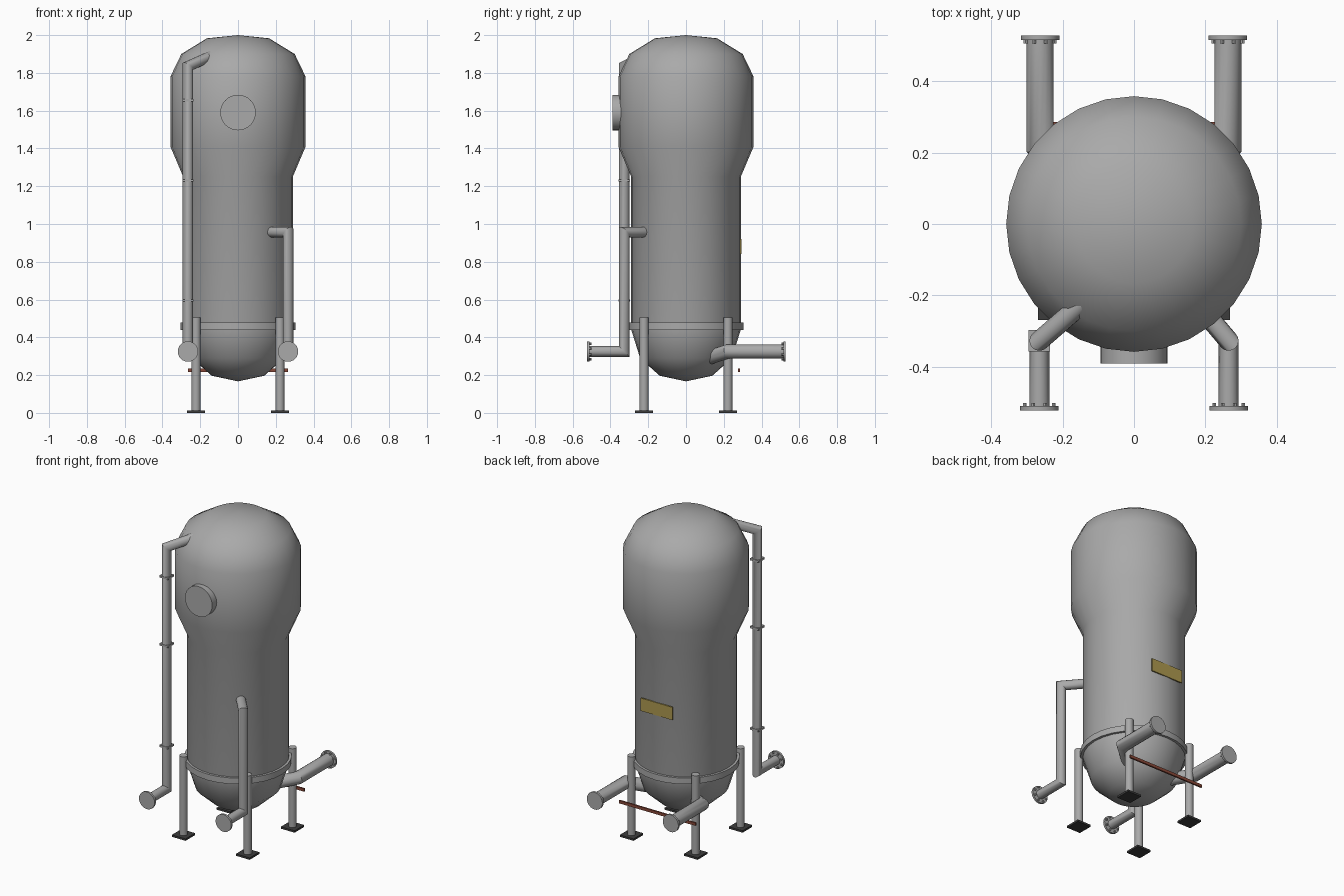
import bpy, bmesh, math
from mathutils import Vector

if "Cube" in bpy.data.objects:
    bpy.data.objects.remove(bpy.data.objects["Cube"])


def material(name, rgb):
    m = bpy.data.materials.new(name)
    m.diffuse_color = (*rgb, 1)
    m.use_nodes = True
    m.node_tree.nodes["Principled BSDF"].inputs["Base Color"].default_value = m.diffuse_color
    return m


STEEL = material("grey steel", (0.40, 0.40, 0.40))
DARK = material("dark base", (0.045, 0.045, 0.045))
BRASS = material("dull yellow", (0.42, 0.32, 0.08))
RUST = material("rust red", (0.25, 0.065, 0.04))


def finish(bm, name, mat, smooth=True):
    bmesh.ops.recalc_face_normals(bm, faces=bm.faces)
    me = bpy.data.meshes.new(name)
    bm.to_mesh(me)
    bm.free()
    me.materials.append(mat)
    ob = bpy.data.objects.new(name, me)
    bpy.context.collection.objects.link(ob)
    if smooth:
        bpy.ops.object.select_all(action='DESELECT')
        ob.select_set(True)
        bpy.context.view_layer.objects.active = ob
        bpy.ops.object.shade_smooth_by_angle(angle=math.radians(40))
    return ob


def lathe(name, profile, mat, sides=28):
    bm = bmesh.new()
    vs = [bm.verts.new((r, 0, z)) for r, z in profile]
    es = [bm.edges.new(p) for p in zip(vs, vs[1:])]
    bmesh.ops.spin(bm, geom=vs + es, axis=(0, 0, 1), cent=(0, 0, 0),
                   angle=2 * math.pi, steps=sides)
    bmesh.ops.remove_doubles(bm, verts=bm.verts, dist=1e-4)
    return finish(bm, name, mat)


def rod(name, a, b, r, mat=STEEL, sides=16):
    a, b = Vector(a), Vector(b)
    bm = bmesh.new()
    bmesh.ops.create_cone(bm, cap_ends=True, segments=sides, radius1=r,
                          radius2=r, depth=(b - a).length)
    rot = (b - a).to_track_quat('Z', 'Y').to_matrix()
    bmesh.ops.rotate(bm, verts=bm.verts, matrix=rot)
    bmesh.ops.translate(bm, verts=bm.verts, vec=(a + b) / 2)
    return finish(bm, name, mat)


def box(name, centre, size, mat):
    bm = bmesh.new()
    bmesh.ops.create_cube(bm, size=1)
    bmesh.ops.scale(bm, verts=bm.verts, vec=size)
    bmesh.ops.translate(bm, verts=bm.verts, vec=centre)
    return finish(bm, name, mat, False)


def pipe(name, points, r):
    """Straight pipe runs meeting in mitred elbows."""
    pts = [Vector(p) for p in points]
    dirs = [(q - p).normalized() for p, q in zip(pts, pts[1:])]
    bm = bmesh.new()
    n = 16
    side = dirs[0].orthogonal().normalized()
    up = dirs[0].cross(side)
    ring = [pts[0] + r * (math.cos(2 * math.pi * i / n) * side
                          + math.sin(2 * math.pi * i / n) * up) for i in range(n)]
    rings = [[bm.verts.new(p) for p in ring]]
    for k, d in enumerate(dirs):
        # slide the ring along the run onto the mitre plane
        normal = (d + dirs[k + 1]).normalized() if k + 1 < len(dirs) else d
        ring = [p + d * ((pts[k + 1] - p).dot(normal) / d.dot(normal)) for p in ring]
        rings.append([bm.verts.new(p) for p in ring])
    for a, b in zip(rings, rings[1:]):
        for i in range(n):
            bm.faces.new((a[i], a[(i + 1) % n], b[(i + 1) % n], b[i]))
    bm.faces.new(rings[0])
    bm.faces.new(rings[-1])
    return finish(bm, name, STEEL)


def flange(name, x, y, z, s):
    """End disc with a circle of bolts on its inner side; s is the facing sign."""
    rod(name, (x, y, z), (x, y - s * 0.013, z), 0.054, sides=24)
    for i in range(8):
        t = math.pi * (i + 0.5) / 4
        bx, bz = x + 0.044 * math.cos(t), z + 0.044 * math.sin(t)
        rod(name + "_bolt", (bx, y - s * 0.012, bz), (bx, y - s * 0.022, bz),
            0.006, sides=6)


# Vessel shell and support ring
lathe("vessel", [(0, 0.167), (0.14, 0.197), (0.243, 0.29), (0.29, 0.44),
                 (0.29, 1.25), (0.358, 1.41), (0.358, 1.78), (0.30, 1.90),
                 (0.165, 1.983), (0, 2.0)], STEEL)
lathe("support_ring", [(0.28, 0.44), (0.305, 0.44), (0.305, 0.478),
                       (0.28, 0.478), (0.28, 0.44)], STEEL)

# Manway cover
rod("manway", (0, -0.39, 1.59), (0, -0.30, 1.59), 0.094, sides=32)

# Legs and feet
for sx in (-1, 1):
    for sy in (-1, 1):
        rod("leg", (sx * 0.222, sy * 0.222, 0.005),
            (sx * 0.222, sy * 0.222, 0.505), 0.024)
        box("foot", (sx * 0.222, sy * 0.222, 0.006), (0.095, 0.095, 0.012), DARK)

PX, PY, PZ = 0.265, -0.327, 0.325

# Tall inlet pipe with clamps
pipe("tall_pipe", [(-PX, -0.515, PZ), (-PX, PY, PZ), (-PX, PY, 1.835),
                   (-0.13, -0.21, 1.895)], 0.028)
for z in (0.595, 1.23, 1.655):
    box("clamp", (-PX, PY, z), (0.06, 0.06, 0.012), STEEL)

# Short side pipe
pipe("short_pipe", [(PX, -0.515, PZ), (PX, PY, PZ), (PX, PY, 0.957),
                    (0.17, -0.215, 0.957)], 0.028)

# Rear outlets and all end flanges
for s in (-1, 1):
    pipe("rear_pipe", [(s * 0.263, 0.52, PZ), (s * 0.263, 0.22, PZ),
                       (s * 0.11, 0.10, 0.285)], 0.038)
    flange("rear_flange", s * 0.263, 0.528, PZ, 1)
    flange("front_flange", s * PX, -0.523, PZ, -1)

# Rear nameplate and cross bar
box("nameplate", (0, 0.289, 0.88), (0.22, 0.008, 0.08), BRASS)
box("cross_bar", (0, 0.28, 0.226), (0.53, 0.01, 0.018), RUST)
